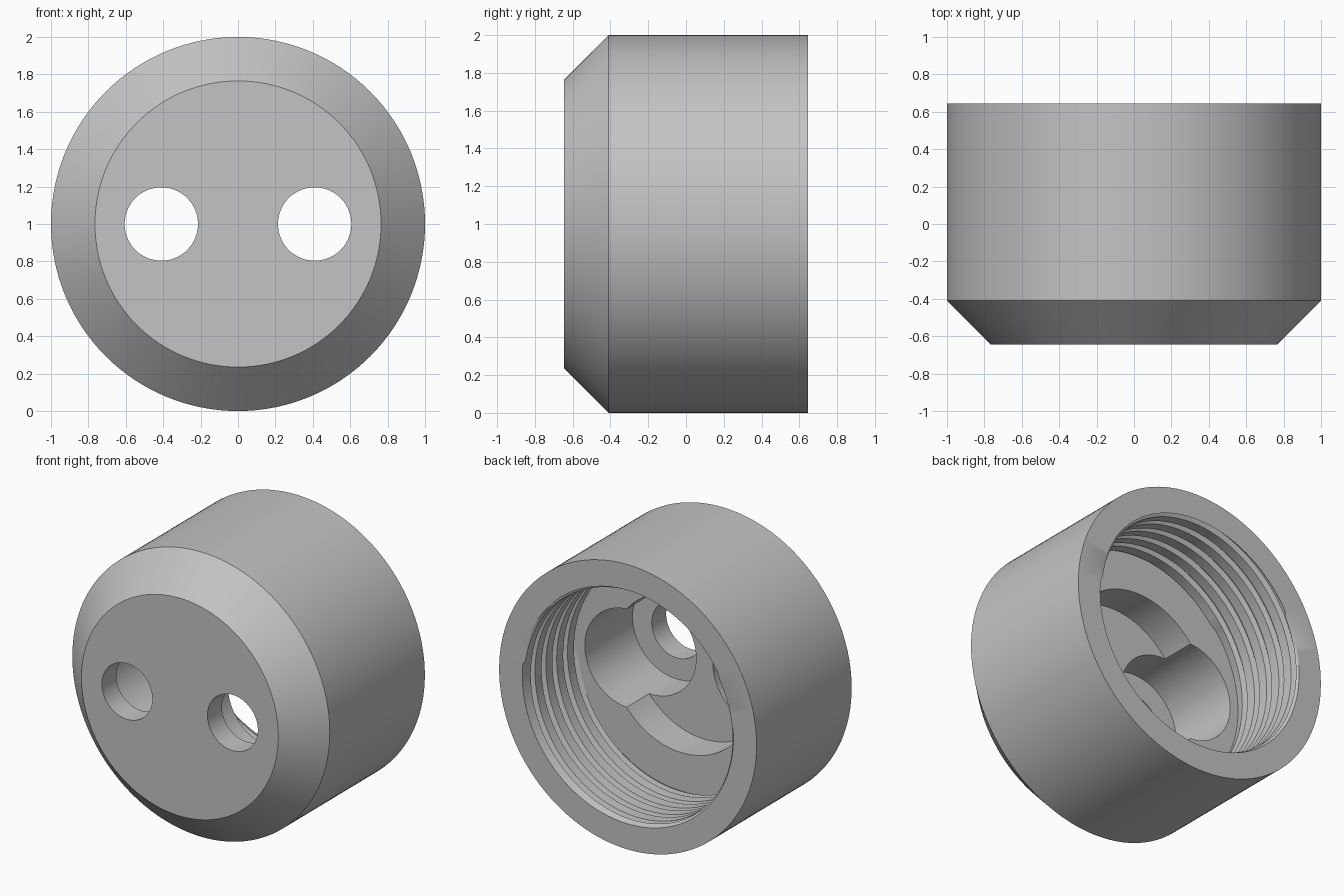
import bpy, bmesh, math

if "Cube" in bpy.data.objects:
    bpy.data.objects.remove(bpy.data.objects["Cube"])

SEG = 128
BACK, FRONT = 0.645, -0.645
BORE_R, DEPTH, PITCH = 0.82, 0.60, 0.12

grey = bpy.data.materials.new("plain grey")
grey.diffuse_color = (0.55, 0.55, 0.55, 1)
grey.use_nodes = True
grey.node_tree.nodes["Principled BSDF"].inputs["Base Color"].default_value = grey.diffuse_color


def polar(bm, r, t, y):
    return bm.verts.new((r * math.cos(t), y, 1 + r * math.sin(t)))


def cutter(name, x, radius, d0, d1):
    """Hidden cylinder along y, between two depths measured from the back rim."""
    bpy.ops.mesh.primitive_cylinder_add(
        vertices=96, radius=radius, depth=d1 - d0,
        location=(x, BACK - (d0 + d1) / 2, 1), rotation=(math.pi / 2, 0, 0))
    ob = bpy.context.object
    ob.name = name
    ob.hide_render = True
    return ob


# One thread turn: (offset along the axis, radius)
turn = [(0.0, 0.805), (0.072, 0.805), (0.085, 0.84), (0.107, 0.84)]
thread = [(k * PITCH + o, r) for k in range(-2, 7) for o, r in turn]

# Cap shell: chamfered outside, back rim and helical thread down the bore
bm = bmesh.new()
columns = []
for i in range(SEG + 1):
    t = 2 * math.pi * i / SEG
    col = [polar(bm, 0.765, t, FRONT), polar(bm, 1.0, t, -0.41),
           polar(bm, 1.0, t, BACK), polar(bm, BORE_R, t, BACK)]
    for o, r in thread:
        d = o + PITCH * i / SEG
        if d <= 0.002 or d >= DEPTH - 0.002:      # run out at rim and floor
            d, r = (0 if d <= 0.002 else DEPTH), BORE_R
        col.append(polar(bm, r, t, BACK - d))
    columns.append(col)
for a, b in zip(columns, columns[1:]):
    for j in range(len(a) - 1):
        bm.faces.new((a[j], a[j + 1], b[j + 1], b[j]))
bmesh.ops.remove_doubles(bm, verts=bm.verts, dist=1e-4)
# Front disc and bore floor
bmesh.ops.holes_fill(bm, edges=[e for e in bm.edges if e.is_boundary], sides=0)
bmesh.ops.recalc_face_normals(bm, faces=bm.faces)
mesh = bpy.data.meshes.new("threaded_cap")
bm.to_mesh(mesh)
bm.free()
cap = bpy.data.objects.new("threaded_cap", mesh)
bpy.context.collection.objects.link(cap)
mesh.materials.append(grey)

# Central recess, then a deep pocket and a through hole on each side
cutters = [cutter("recess_cutter", 0, 0.55, 0.4, 0.85)]
for side in (-1, 1):
    cutters.append(cutter("pocket_cutter", side * 0.41, 0.345, 0.35, 1.13))
    cutters.append(cutter("hole_cutter", side * 0.41, 0.196, 0.3, 1.5))
for c in cutters:
    mod = cap.modifiers.new(c.name, "BOOLEAN")
    mod.operation, mod.solver, mod.object = "DIFFERENCE", "EXACT", c

bpy.ops.object.select_all(action="DESELECT")
cap.select_set(True)
bpy.context.view_layer.objects.active = cap
for c in cutters:
    bpy.ops.object.modifier_apply(modifier=c.name)
for c in cutters:
    bpy.data.objects.remove(c)
bpy.ops.object.shade_smooth_by_angle(angle=math.radians(25))
